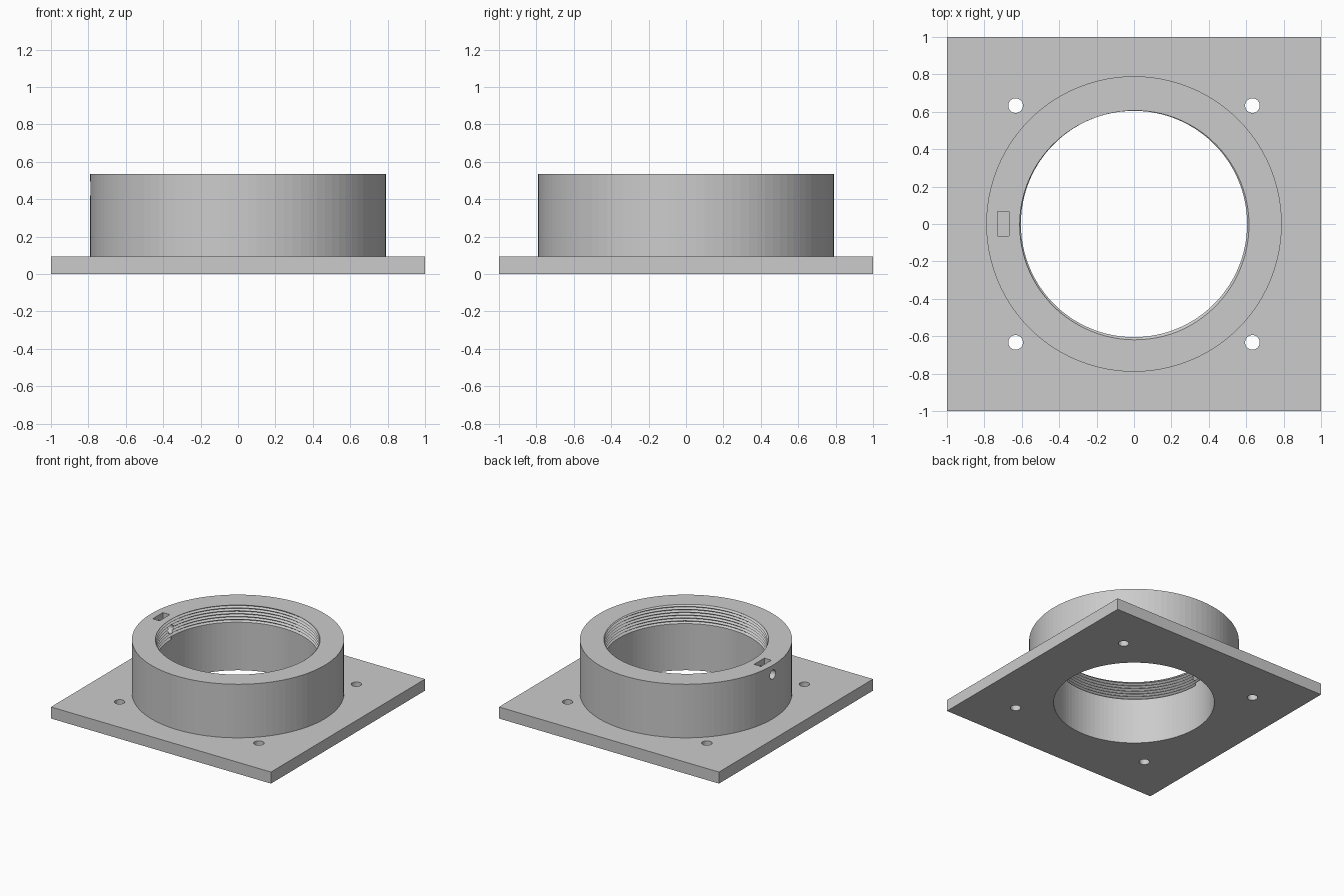
import bpy, bmesh, math
from mathutils import Matrix, Vector

cube = bpy.data.objects.get("Cube")
if cube:
    bpy.data.objects.remove(cube, do_unlink=True)

SEGMENTS = 100
PLATE_TOP, RING_TOP = 0.095, 0.535
BORE, RING = 0.605, 0.79
THREAD_START, PITCH, TURNS, DEPTH = 0.375, 0.0235, 8, 0.016

grey = bpy.data.materials.new("plain grey")
grey.use_nodes = True
grey.diffuse_color = (0.6, 0.6, 0.6, 1)
grey.node_tree.nodes["Principled BSDF"].inputs["Base Color"].default_value = grey.diffuse_color


def finish(name, bm):
    bmesh.ops.recalc_face_normals(bm, faces=bm.faces)
    mesh = bpy.data.meshes.new(name)
    bm.to_mesh(mesh)
    bm.free()
    mesh.materials.append(grey)
    obj = bpy.data.objects.new(name, mesh)
    bpy.context.collection.objects.link(obj)
    return obj


def box(name, low, high):
    low, high = Vector(low), Vector(high)
    bm = bmesh.new()
    bmesh.ops.create_cube(bm, size=1, matrix=Matrix.Translation((low + high) / 2)
                          @ Matrix.Diagonal((high - low).to_4d()))
    return finish(name, bm)


def cylinder(name, radius, length, centre, segments, turn=Matrix()):
    bm = bmesh.new()
    bmesh.ops.create_cone(bm, cap_ends=True, segments=segments, radius1=radius, radius2=radius,
                          depth=length, matrix=Matrix.Translation(centre) @ turn)
    return finish(name, bm)


def threaded_bore(name):
    """Solid plug whose upper part carries a helical V thread."""
    bm = bmesh.new()
    n, last = SEGMENTS, SEGMENTS * TURNS

    def vert(i, radius, z):
        a = math.tau * (i % n) / n + math.pi
        return bm.verts.new((radius * math.cos(a), radius * math.sin(a), z))

    def climb(i):
        return THREAD_START + PITCH * i / n

    bottom = [vert(i, BORE, -0.1) for i in range(n)]
    top = [vert(i, BORE, 0.65) for i in range(n)]
    crest = [vert(i, BORE, climb(i)) for i in range(last + 1)]
    root = [vert(i, BORE + DEPTH, climb(i) + PITCH / 2) for i in range(last - n + 1)]
    # Thread flanks
    for i in range(last - n):
        bm.faces.new((crest[i], crest[i + 1], root[i + 1], root[i]))
        bm.faces.new((root[i], root[i + 1], crest[i + n + 1], crest[i + n]))
    # Plain walls below and above the thread
    end = last - n
    for i in range(n):
        j = (i + 1) % n
        lower = [bottom[i], bottom[j], crest[i + 1], crest[i]]
        if i == n - 1:
            lower.insert(2, crest[0])
        upper = [crest[end + i], crest[end + i + 1], top[j], top[i]]
        if i == 0:
            upper.append(crest[last])
        bm.faces.new(lower)
        bm.faces.new(upper)
    # Thread ends and caps
    bm.faces.new((crest[0], root[0], crest[n]))
    bm.faces.new((crest[end], root[end], crest[last]))
    bm.faces.new(bottom)
    bm.faces.new(top)
    return finish(name, bm)


def combine(target, tool, operation):
    mod = target.modifiers.new(tool.name, 'BOOLEAN')
    mod.operation, mod.object, mod.solver = operation, tool, 'EXACT'
    bpy.context.view_layer.objects.active = target
    bpy.ops.object.modifier_apply(modifier=mod.name)
    bpy.data.objects.remove(tool, do_unlink=True)


# Square base plate with the raised collar
flange = box("mounting_flange", (-1, -1, 0), (1, 1, PLATE_TOP))
collar = cylinder("collar", RING, RING_TOP - 0.05, (0, 0, (RING_TOP + 0.05) / 2), SEGMENTS)
combine(flange, collar, 'UNION')

# Threaded central opening
combine(flange, threaded_bore("bore_cutter"), 'DIFFERENCE')

# Four bolt holes in the plate
for x in (-1, 1):
    for y in (-1, 1):
        hole = cylinder("bolt_hole_cutter", 0.039, 0.4, (x * 0.633, y * 0.633, 0), 32)
        combine(flange, hole, 'DIFFERENCE')

# Nut pocket in the rim and the radial screw hole through it
combine(flange, box("nut_pocket_cutter", (-0.73, -0.065, 0.39), (-0.667, 0.068, 0.7)), 'DIFFERENCE')
screw = cylinder("screw_hole_cutter", 0.037, 0.36, (-0.71, 0, 0.458), 32,
                 Matrix.Rotation(math.pi / 2, 4, 'Y'))
combine(flange, screw, 'DIFFERENCE')
